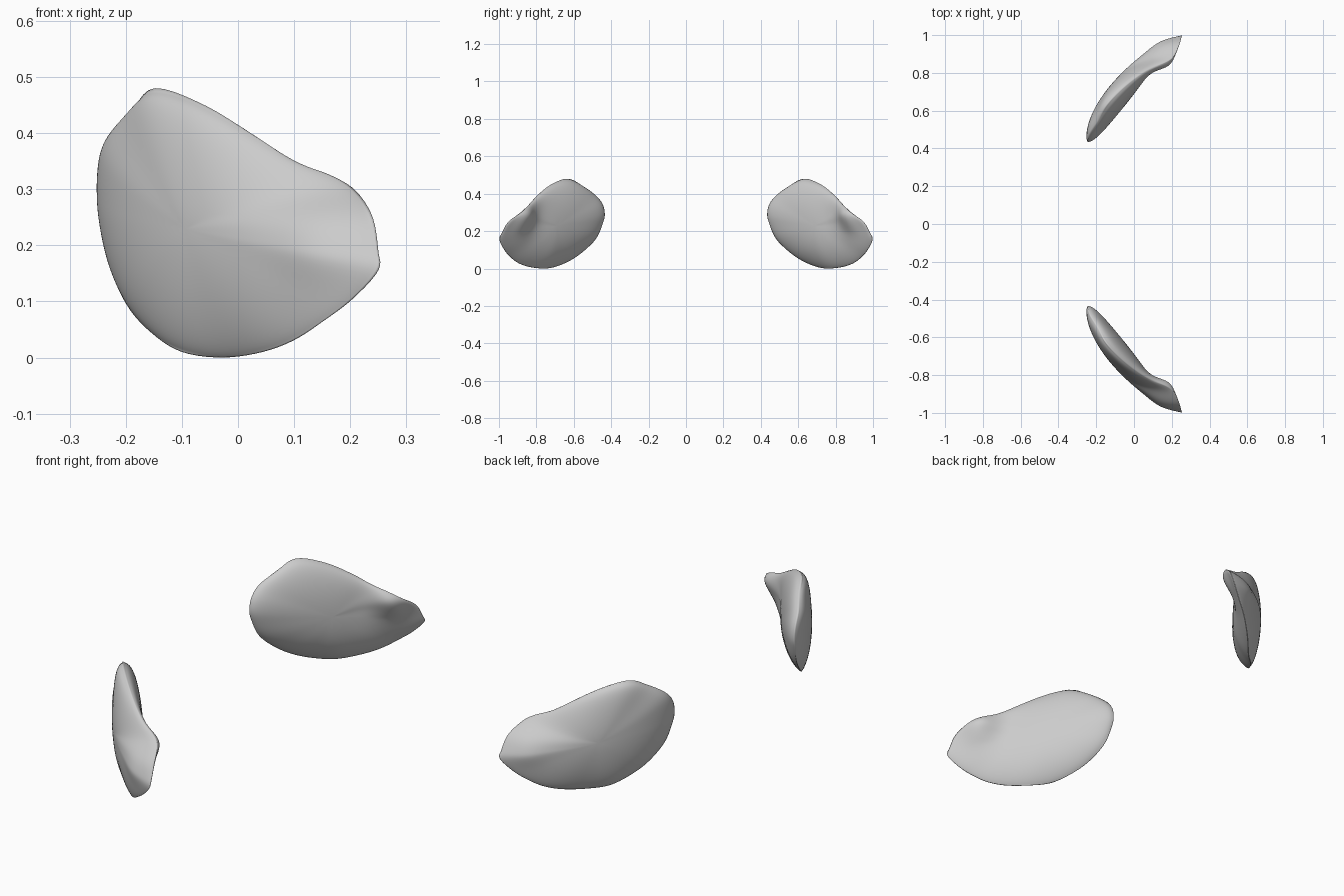
import bpy, bmesh, math
from mathutils import Vector

if "Cube" in bpy.data.objects:
    bpy.data.objects.remove(bpy.data.objects["Cube"])

# Rim of one plate (x, y, z)
RIM = [(-.148, .63, .48), (-.06, .72, .45), (.03, .79, .395), (.10, .83, .35),
       (.165, .855, .325), (.21, .885, .297), (.24, .95, .25), (.25, .985, .19),
       (.25, .998, .155), (.205, .975, .105), (.155, .945, .067), (.10, .90, .031),
       (.04, .84, .009), (-.03, .76, .0), (-.10, .695, .01), (-.152, .62, .042),
       (-.196, .55, .09), (-.228, .48, .16), (-.243, .445, .24), (-.246, .434, .29),
       (-.244, .446, .345), (-.232, .485, .393), (-.19, .55, .44)]
RIM = [Vector(p) for p in RIM]
ALONG = Vector((.65, .76, 0)).normalized()     # length direction of the plate
OUT = Vector((-ALONG.y, ALONG.x, 0))           # outward thickness direction
CENTRE = Vector((-.035, .715, .23))
SEG, RINGS = 110, 24


def catmull(pts, t):
    i = int(t)
    f = t - i
    a, b, c, d = (pts[(i + k) % len(pts)] for k in (-1, 0, 1, 2))
    return .5 * (2 * b + (c - a) * f + (2 * a - 5 * b + 4 * c - d) * f ** 2
                 + (3 * b - a - 3 * c + d) * f ** 3)


def surface_point(rim, r, side):
    # rim offset fades smoothly to the centre, middle bent outward
    d = rim - CENTRE
    w = d.dot(OUT)
    p = CENTRE + (d - OUT * w) * r
    p += OUT * (w * r ** 2.5 + .018 * (1 - r * r))
    u = (p - CENTRE).dot(ALONG)
    v = d.z / .24 * r
    # thick at the left, thinner at the right, blunt on top and sharp below
    thick = .063 - .04 * u
    power = .62 - .15 * v
    p += OUT * (side * thick * max(0, 1 - r * r) ** power)
    # flared inner corner and the hollow beside it
    fade = 1 - r ** 6
    if side < 0:
        corner = math.exp(-((u - .25) / .06) ** 2 - ((p.z - .265) / .07) ** 2)
        hollow = math.exp(-((u - .15) / .08) ** 2 - ((p.z - .27) / .09) ** 2)
        p += OUT * ((.012 * hollow - .045 * corner) * fade)
    else:
        swell = math.exp(-((u - .31) / .07) ** 2 - ((p.z - .2) / .08) ** 2)
        p += OUT * (.02 * swell * fade)
    return p


# Lens-shaped plate: outer and inner skin sharing the rim
bm = bmesh.new()
rim_pts = [catmull(RIM, i * len(RIM) / SEG) for i in range(SEG)]
edge = [bm.verts.new(p) for p in rim_pts]
inside = []
for side in (1, -1):
    prev = edge
    for k in range(1, RINGS):
        r = math.cos(k / RINGS * math.pi / 2)
        ring = [bm.verts.new(surface_point(p, r, side)) for p in rim_pts]
        for i in range(SEG):
            j = (i + 1) % SEG
            bm.faces.new((prev[i], prev[j], ring[j], ring[i]))
        prev = ring
        inside += ring
    tip = bm.verts.new(surface_point(CENTRE, 0, side))
    inside.append(tip)
    for i in range(SEG):
        bm.faces.new((prev[i], prev[(i + 1) % SEG], tip))
for _ in range(12):
    bmesh.ops.smooth_vert(bm, verts=inside, factor=.5,
                          use_axis_x=True, use_axis_y=True, use_axis_z=True)
bmesh.ops.recalc_face_normals(bm, faces=bm.faces[:])
for f in bm.faces:
    f.smooth = True
mesh = bpy.data.meshes.new("curved_plates")
bm.to_mesh(mesh)
bm.free()
plates = bpy.data.objects.new("curved_plates", mesh)
bpy.context.collection.objects.link(plates)

# Matching plate on the other side
mirror = plates.modifiers.new("other_side", 'MIRROR')
mirror.use_axis = (False, True, False)
mirror.use_clip = False
